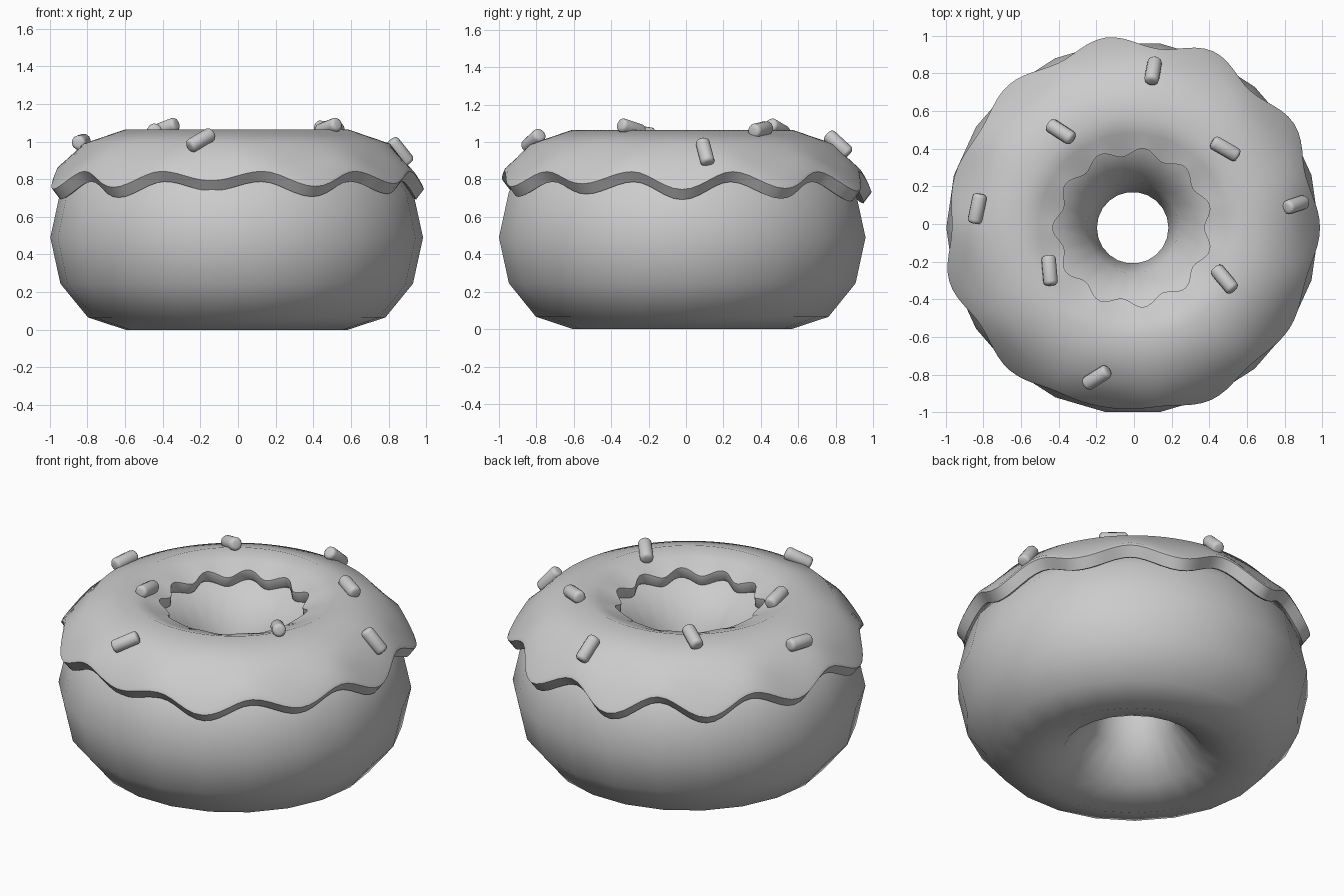
import bpy, bmesh
from math import cos, sin, pi, radians, hypot
from mathutils import Vector, Matrix

if "Cube" in bpy.data.objects:
    bpy.data.objects.remove(bpy.data.objects["Cube"])

CX, CY = -0.007, -0.02      # ring centre
R = 0.59                    # ring radius


def lerp(a, b, t):
    return a + (b - a) * t


# Dough: ring stretched upwards
bpy.ops.mesh.primitive_torus_add(major_segments=22, minor_segments=12,
                                 major_radius=R, minor_radius=0.40,
                                 location=(CX, CY, 0.49))
dough = bpy.context.object
dough.name = "dough"
dough.scale.z = 0.49 / 0.40
bpy.ops.object.transform_apply(location=False, rotation=False, scale=True)
bpy.ops.object.shade_smooth()

# Icing: closed cross-section swept round, with eleven drips
DRIPS = 11
SEGS = 132
drip_r = [0.995, 1.02, 1.03, 1.02, 1.005, 0.985, 1.015, 1.0, 0.965, 1.005, 0.99]
drip_z = [0.755, 0.76, 0.745, 0.735, 0.75, 0.76, 0.755, 0.765, 0.80, 0.77, 0.785]


def section(i):
    a = 2 * pi * i / SEGS
    n = round(i * DRIPS / SEGS) % DRIPS
    w = 0.5 + 0.5 * cos(DRIPS * a)          # 1 on a drip, 0 between
    ro, zo = lerp(0.96, drip_r[n], w), lerp(0.85, drip_z[n], w)
    ri, zi = lerp(0.425, 0.38, w), lerp(1.005, 0.975, w)
    pts = [(ri, zi), (0.50, 1.03), (R, 1.065), (0.815, 0.988),
           (lerp(0.815, ro, 0.5), lerp(0.988, zo, 0.5)),
           (ro - 0.008, zo + 0.012), (ro, zo - 0.008),
           (ro - 0.042, zo - 0.063), (ro - 0.056, zo - 0.058),
           (0.79, 0.918), (R, 0.983), (0.47, 0.955),
           (ri + 0.022, zi - 0.07), (ri + 0.004, zi - 0.055)]
    return [(CX + r * cos(a), CY + r * sin(a), z) for r, z in pts]


bm = bmesh.new()
rings = [[bm.verts.new(p) for p in section(i)] for i in range(SEGS)]
for i in range(SEGS):
    a, b = rings[i], rings[(i + 1) % SEGS]
    for j in range(len(a)):
        k = (j + 1) % len(a)
        bm.faces.new((a[j], b[j], b[k], a[k]))
bmesh.ops.recalc_face_normals(bm, faces=bm.faces)
mesh = bpy.data.meshes.new("icing")
bm.to_mesh(mesh)
bm.free()
icing = bpy.data.objects.new("icing", mesh)
bpy.context.collection.objects.link(icing)
bpy.ops.object.select_all(action='DESELECT')
icing.select_set(True)
bpy.context.view_layer.objects.active = icing
bpy.ops.object.shade_smooth_by_angle(angle=radians(50))


# Sprinkles: rounded rods lying on the icing
def icing_height(r):
    prof = [(0.38, 0.98), (R, 1.065), (0.815, 0.988), (1.0, 0.765)]
    for (r0, z0), (r1, z1) in zip(prof, prof[1:]):
        if r <= r1:
            return lerp(z0, z1, (r - r0) / (r1 - r0))
    return 0.765


def sprinkle(n, x, y, heading):
    dx, dy = x - CX, y - CY
    r = hypot(dx, dy)
    slope = (icing_height(r + 0.04) - icing_height(r - 0.04)) / 0.08
    normal = Vector((-slope * dx / r, -slope * dy / r, 1)).normalized()
    h = radians(heading)
    flat = Vector((cos(h), sin(h), 0))
    rise = slope * (flat.x * dx + flat.y * dy) / r
    along = (flat + Vector((0, 0, rise))).normalized()
    side = normal.cross(along)
    rot = Matrix((side, normal, along)).transposed()
    pos = Vector((x, y, icing_height(r))) + normal * 0.02
    bpy.ops.mesh.primitive_cylinder_add(vertices=12, radius=0.039, depth=0.16,
                                        location=pos, rotation=rot.to_euler())
    ob = bpy.context.object
    ob.name = f"sprinkle_{n}"
    bev = ob.modifiers.new("round_ends", 'BEVEL')
    bev.width = 0.02
    bev.segments = 3
    bev.limit_method = 'ANGLE'
    bev.angle_limit = radians(60)
    bpy.ops.object.shade_smooth()


spots = [(0.10, 0.80, 80), (-0.385, 0.485, -33), (0.48, 0.395, -30),
         (-0.82, 0.08, 78), (0.845, 0.10, 18), (-0.455, -0.25, 95),
         (0.485, -0.295, -50), (-0.195, -0.805, 32)]
for n, s in enumerate(spots, 1):
    sprinkle(n, *s)
